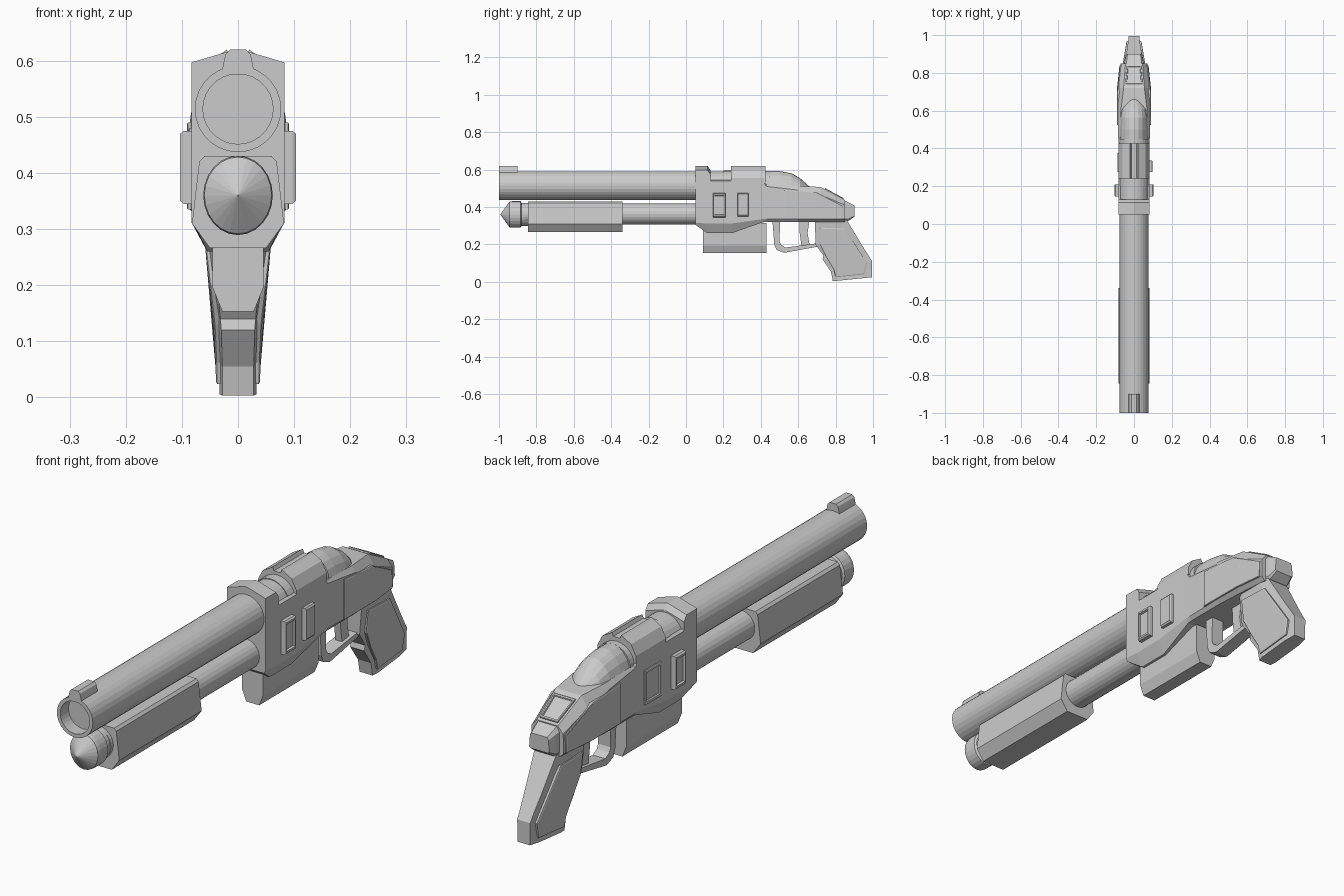
import bpy, bmesh
from math import sin, cos, pi
from mathutils import Vector


def loft(name, rings):
    """Skin a list of equal-length closed rings of 3D points and cap both ends."""
    bm = bmesh.new()
    vs = [[bm.verts.new(p) for p in ring] for ring in rings]
    n = len(vs[0])
    for a, b in zip(vs, vs[1:]):
        for i in range(n):
            j = (i + 1) % n
            bm.faces.new((a[i], a[j], b[j], b[i]))
    bm.faces.new(vs[0])
    bm.faces.new(vs[-1])
    bmesh.ops.recalc_face_normals(bm, faces=bm.faces)
    me = bpy.data.meshes.new(name)
    bm.to_mesh(me)
    bm.free()
    ob = bpy.data.objects.new(name, me)
    bpy.context.collection.objects.link(ob)
    return ob


def along_y(name, sections):
    """Loft mirrored half sections: (y, [(half width, z), ...])."""
    return loft(name, [[(w, y, z) for w, z in half] + [(-w, y, z) for w, z in reversed(half)]
                       for y, half in sections])


def extrude(name, half, y0, y1):
    return along_y(name, [(y0, half), (y1, half)])


def lathe(name, profile, zc, tall=1.0, n=24):
    """Spin (radius, y) pairs about a y axis at height zc."""
    return loft(name, [[(r * cos(2 * pi * i / n), y, zc + tall * r * sin(2 * pi * i / n))
                        for i in range(n)] for r, y in profile])


def pad(name, corners, normal, h, shrink=0.9, recess=0.0):
    """Raised plate with a chamfered rim and an optional sunken centre."""
    pts, nrm = [Vector(p) for p in corners], Vector(normal).normalized()
    mid = sum(pts, Vector()) / len(pts)

    def ring(s, d):
        return [mid + (p - mid) * s + nrm * d for p in pts]
    rings = [ring(1, -0.012), ring(1, h * 0.7), ring(shrink, h)]
    if recess:
        rings += [ring(shrink - 0.12, h), ring(shrink - 0.16, h - recess)]
    return loft(name, rings)


def rect(x, y0, y1, z0, z1):
    return [(x, y0, z0), (x, y1, z0), (x, y1, z1), (x, y0, z1)]


# Barrel with shallow bore, running back inside the receiver
lathe("barrel", [(0.0625, -0.95), (0.0625, -1), (0.077, -1), (0.077, 0.45)], 0.514, n=28)
extrude("front_sight", [(0.03, 0.575), (0.025, 0.6), (0.022, 0.612), (0.014, 0.62)], -1, -0.9)

# Magazine tube, its pointed cap and the sliding fore-end
lathe("magazine_tube", [(0.057, -0.86), (0.057, 0.07)], 0.362)
lathe("tube_cap", [(0.001, -0.992), (0.06, -0.944), (0.062, -0.93), (0.062, -0.885),
                   (0.054, -0.88), (0.054, -0.84)], 0.36, tall=1.14)
extrude("fore_end", [(0.05, 0.266), (0.082, 0.31), (0.069, 0.42), (0.06, 0.43)], -0.845, -0.34)

# Receiver and stock body
along_y("receiver", [
    (0.05, [(0.076, 0.305), (0.083, 0.315), (0.083, 0.54), (0.075, 0.545)]),
    (0.115, [(0.055, 0.26), (0.083, 0.312), (0.083, 0.54), (0.075, 0.545)]),
    (0.245, [(0.055, 0.26), (0.083, 0.312), (0.083, 0.54), (0.075, 0.545)]),
    (0.41, [(0.072, 0.318), (0.083, 0.335), (0.083, 0.54), (0.075, 0.545)]),
    (0.43, [(0.072, 0.32), (0.083, 0.335), (0.083, 0.51), (0.075, 0.52)]),
    (0.60, [(0.072, 0.32), (0.086, 0.335), (0.086, 0.49), (0.07, 0.512)]),
    (0.72, [(0.065, 0.32), (0.084, 0.335), (0.082, 0.465), (0.055, 0.507)]),
    (0.85, [(0.055, 0.32), (0.07, 0.335), (0.068, 0.41), (0.045, 0.437)])])
along_y("stock_end", [
    (0.83, [(0.045, 0.32), (0.055, 0.335), (0.055, 0.42), (0.042, 0.443)]),
    (0.868, [(0.042, 0.325), (0.05, 0.335), (0.048, 0.41), (0.038, 0.424)]),
    (0.9, [(0.036, 0.348), (0.043, 0.352), (0.04, 0.398), (0.034, 0.408)])])
along_y("front_ring", [(y, [(0.083, 0.5), (0.083, s), (0.022, t - 0.005), (0.004, t)])
                       for y, s, t in ((0.05, 0.597, 0.62), (0.115, 0.597, 0.62),
                                       (0.13, 0.575, 0.598))])
extrude("top_cover", [(0.083, 0.525), (0.083, 0.555), (0.062, 0.595), (0.028, 0.614),
                      (0.02, 0.62), (0.014, 0.606)], 0.24, 0.425)
lathe("bolt_collar", [(0.08, 0.2), (0.08, 0.24)], 0.514, n=28)

# Dome falling from the receiver to the stock
loft("rear_dome", [[(w * cos(pi * i / 10), y, 0.48 + h * sin(pi * i / 10)) for i in range(11)]
                   for y, w, h in ((0.42, 0.078, 0.112), (0.5, 0.078, 0.112),
                                   (0.565, 0.075, 0.1), (0.61, 0.068, 0.074),
                                   (0.66, 0.03, 0.03))])

# Lower block, trigger guard and trigger
extrude("lower_block", [(0.028, 0.153), (0.045, 0.195), (0.045, 0.315)], 0.09, 0.43)
guard_outer = [(0.462, 0.33), (0.472, 0.2), (0.485, 0.17), (0.525, 0.155), (0.705, 0.188)]
guard_inner = [(0.503, 0.33), (0.5, 0.215), (0.508, 0.198), (0.532, 0.183), (0.705, 0.206)]
loft("trigger_guard", [[(-0.027, *o), (0.027, *o), (0.027, *i), (-0.027, *i)]
                       for o, i in zip(guard_outer, guard_inner)])
loft("trigger", [[(-0.014, a, z), (0.014, a, z), (0.014, b, z), (-0.014, b, z)]
                 for a, b, z in ((0.605, 0.66, 0.33), (0.608, 0.65, 0.26), (0.618, 0.662, 0.19))])

# Grip: stacked sections (front y, front z, back y, back z, half width)
grip = []
for y0, z0, y1, z1, w in ((0.69, 0.33, 0.86, 0.33, 0.058), (0.692, 0.2, 0.938, 0.2, 0.044),
                          (0.735, 0.14, 0.976, 0.14, 0.037), (0.73, 0.12, 0.995, 0.11, 0.035),
                          (0.775, 0.055, 0.995, 0.07, 0.033), (0.785, 0.003, 0.995, 0.024, 0.033)):
    half = []
    for t, s in ((0, 0.85), (0.12, 1), (0.75, 1), (1, 0.8)):
        half.append((w * s, y0 + (y1 - y0) * t, z0 + (z1 - z0) * t))
    grip.append(half + [(-x, y, z) for x, y, z in reversed(half)])
loft("grip", grip)

# Side plates on both sides
for side, s in (("right", 1), ("left", -1)):
    out = (s, 0, 0)
    pad("front_pad_" + side, rect(s * 0.083, 0.145, 0.21, 0.345, 0.475), out, 0.02, 0.92, 0.008)
    stock = [(0.525, 0.335, 0.085), (0.72, 0.335, 0.084), (0.84, 0.335, 0.071),
             (0.84, 0.405, 0.069), (0.7, 0.478, 0.083), (0.525, 0.49, 0.085)]
    pad("stock_plate_" + side, [(s * w, y, z) for y, z, w in stock], out, 0.006, 0.97)
    plate = [(0.715, 0.29, 0.054), (0.85, 0.285, 0.053), (0.968, 0.1, 0.033),
             (0.955, 0.04, 0.032), (0.8, 0.024, 0.032), (0.79, 0.062, 0.033),
             (0.75, 0.13, 0.036), (0.715, 0.2, 0.044)]
    pad("grip_plate_" + side, [(s * w, y, z) for y, z, w in plate], out, 0.007, 0.96)
pad("rear_pad_right", rect(0.083, 0.275, 0.335, 0.35, 0.475), (1, 0, 0), 0.016, 0.9)
pad("port_plate_left", rect(-0.083, 0.275, 0.375, 0.345, 0.48), (-1, 0, 0), 0.005, 0.95, 0.004)

# Framed plate on the sloping back of the stock
pad("stock_top_plate", [(-0.046, 0.74, 0.496), (0.046, 0.74, 0.496), (0.038, 0.84, 0.442),
                        (-0.038, 0.84, 0.442)], (0, 0.47, 0.88), 0.006, 0.96, 0.005)
